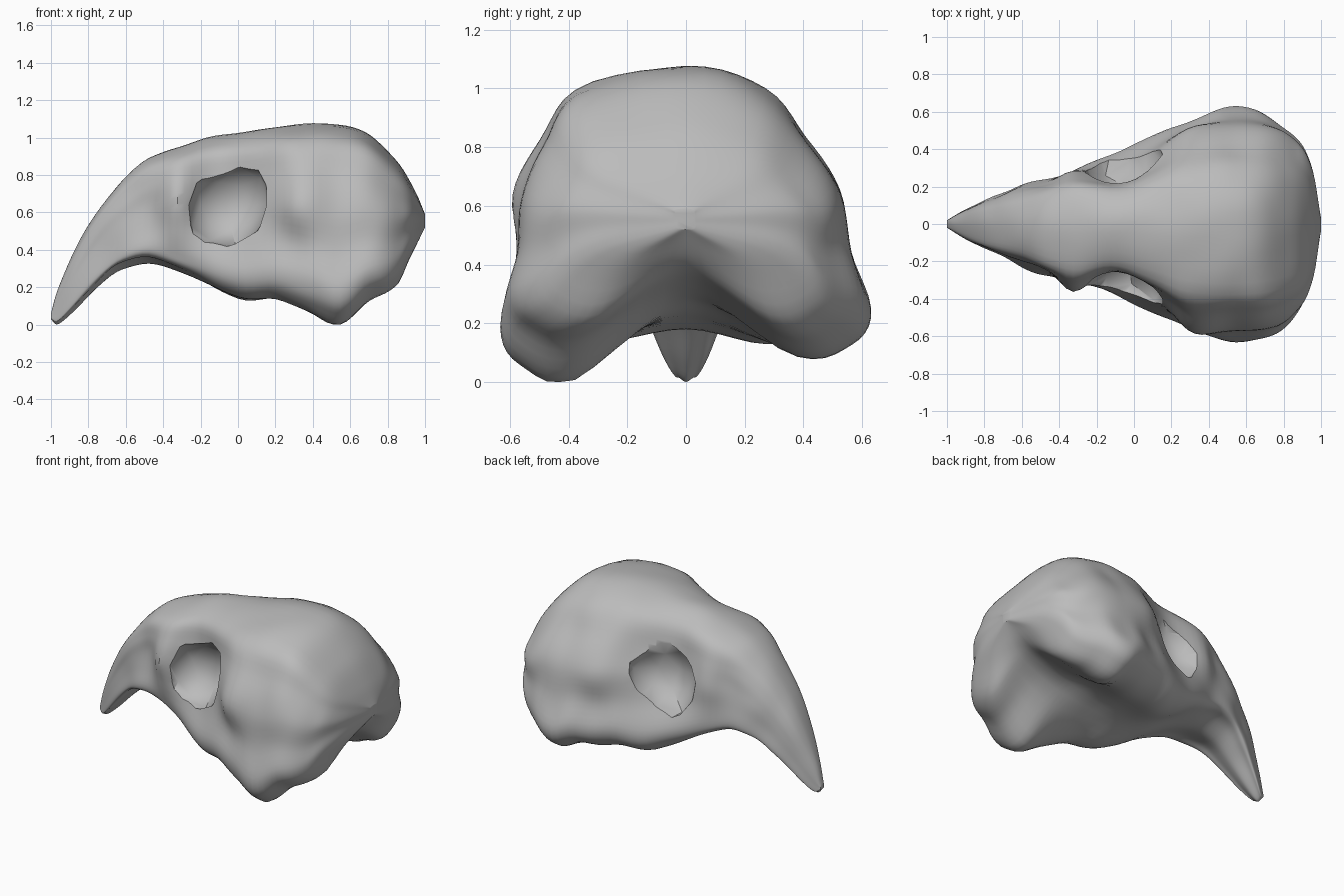
import bpy, bmesh, math, random
from mathutils import Vector, noise

random.seed(4)
if "Cube" in bpy.data.objects:
    bpy.data.objects.remove(bpy.data.objects["Cube"], do_unlink=True)

# Guide profiles along the skull, beak tip (x=-1) to back of the head (x=1)
TOP = [(-1, .06), (-.97, .17), (-.9, .34), (-.8, .53), (-.7, .68), (-.6, .79), (-.47, .89),
       (-.2, .99), (.1, 1.04), (.3, 1.07), (.55, 1.07), (.7, 1.02), (.85, .87), (.95, .71), (1, .59)]
LOBE = [(-1, .03), (-.97, 0), (-.9, .05), (-.75, .2), (-.62, .29), (-.45, .31), (0, .13),
        (.2, .14), (.38, .07), (.53, .005), (.6, .04), (.7, .13), (.85, .22), (.92, .36), (1, .52)]
KEEL = [(-1, .03), (-.97, 0), (-.9, .05), (-.75, .2), (-.62, .29), (-.45, .32), (0, .18),
        (.3, .22), (.5, .27), (.75, .34), (.9, .41), (1, .52)]
SHOULDER = [(-1, .01), (-.9, .05), (-.8, .08), (-.6, .12), (-.33, .2), (-.1, .19), (.1, .24),
            (.3, .29), (.6, .3), (.8, .27), (.93, .2), (1, .03)]
TEMPLE = [(-1, .02), (-.9, .08), (-.8, .12), (-.6, .2), (-.45, .24), (-.33, .31), (-.1, .33),
          (.1, .42), (.3, .54), (.5, .56), (.75, .54), (.9, .43), (.96, .28), (1, .03)]
CHEEK = [(-1, .02), (-.9, .08), (-.8, .125), (-.6, .21), (-.4, .26), (-.2, .34), (0, .43),
         (.2, .52), (.35, .58), (.53, .63), (.7, .6), (.85, .5), (.95, .31), (1, .03)]


def sample(keys, x):
    """Smooth curve through the (x, value) keys."""
    n = len(keys)
    i = 0
    while i < n - 2 and x > keys[i + 1][0]:
        i += 1

    def slope(k):
        a, b = keys[max(k - 1, 0)], keys[min(k + 1, n - 1)]
        return (b[1] - a[1]) / (b[0] - a[0])

    (x0, v0), (x1, v1) = keys[i], keys[i + 1]
    d = x1 - x0
    t = min(max((x - x0) / d, 0), 1)
    s = t * t * (3 - 2 * t)
    return (v0 + (v1 - v0) * s + slope(i) * d * t * (1 - t) ** 2
            - slope(i + 1) * d * t * t * (1 - t))


def bump(x, centre, width):
    return math.exp(-((x - centre) / width) ** 2)


def half_section(x, side):
    """Points of one side from shoulder down to lobe; side is -1 or 1."""
    right = side < 0
    head = min(max((x + .5) / .6, 0), 1)        # 0 on the beak, 1 on the head
    top, low = sample(TOP, x), sample(LOBE, x)
    shoulder, temple, cheek = (sample(k, x) for k in (SHOULDER, TEMPLE, CHEEK))
    if right:
        shoulder *= 1.25
        temple += .07 * bump(x, -.33, .1) + .04 * bump(x, .33, .12)    # brow and ear knobs
        cheek += .03 * bump(x, -.5, .15) + .02 * bump(x, .76, .1)
    else:
        low += .09 * bump(x, .48, .15)
        shoulder *= .9
        temple *= .94
        cheek *= 1 - .06 * bump(x, .8, .1)
    h = top - low
    waist = (temple + cheek) / 2 * (1 - .025 * head)
    lobe = low + .08 * h * (1 - head)
    outline = [(shoulder, top - .08 * h),
               ((shoulder + temple) / 2 * (1.1 - .07 * head), top - .25 * h),
               (temple, low + .56 * h),
               (waist, low + .36 * h),
               (cheek, low + .17 * h),
               (cheek * .9, low + (.1 - .05 * head) * h),
               (cheek * .6, lobe)]
    return [Vector((x, side * y, z)) for y, z in outline]


def ring(x, steps=5):
    """Closed smooth cross-section at x."""
    pts = ([Vector((x, 0, sample(TOP, x)))] + half_section(x, 1)
           + [Vector((x, 0, sample(KEEL, x)))] + half_section(x, -1)[::-1])
    n, out = len(pts), []
    for i in range(n):
        a, b, c, d = (pts[(i + k) % n] for k in (-1, 0, 1, 2))
        for j in range(steps):
            t = j / steps
            out.append(b + (c - a) * (t / 2) + (2 * a - 5 * b + 4 * c - d) * (t * t / 2)
                       + (3 * b - a - 3 * c + d) * (t ** 3 / 2))
    return out


def finish(name, bm):
    bmesh.ops.recalc_face_normals(bm, faces=bm.faces[:])
    mesh = bpy.data.meshes.new(name)
    bm.to_mesh(mesh)
    bm.free()
    obj = bpy.data.objects.new(name, mesh)
    bpy.context.collection.objects.link(obj)
    return obj


# Skull body with beak, lofted from the sections
STATIONS = 76
bm = bmesh.new()
rings = [[bm.verts.new(p) for p in ring(-math.cos(math.pi * i / STATIONS))]
         for i in range(STATIONS + 1)]
count = len(rings[0])
for a, b in zip(rings, rings[1:]):
    for i in range(count):
        j = (i + 1) % count
        bm.faces.new((a[i], a[j], b[j], b[i]))
for end in (rings[0], rings[-1]):
    bm.faces.new(end)
bmesh.ops.recalc_face_normals(bm, faces=bm.faces[:])
bm.normal_update()

# Soft hollows around the eyes and behind the cheeks, plus slight bone unevenness
HOLLOWS = [((-.06, .4, .7), .24, .06), ((.27, .6, .42), .12, .035)]
moves = []
for v in bm.verts:
    p = v.co.copy()
    shift = v.normal * noise.noise(p * 5) * .01 * min(1, (1 - abs(p.x)) * 4)
    for centre, radius, depth in HOLLOWS:
        gap = (Vector((p.x, abs(p.y), p.z)) - Vector(centre)).length
        shift.y -= math.copysign(depth * bump(gap, 0, radius), p.y) * min(1, abs(p.y) * 4)
    moves.append((v, p + shift))
for v, p in moves:
    v.co = p
    v.co.z = max(p.z, 0)
skull = finish("skull", bm)

# Faceted eye sockets cut into both sides
for name, side in (("right_socket_cutter", -1), ("left_socket_cutter", 1)):
    bm = bmesh.new()
    bmesh.ops.create_icosphere(bm, subdivisions=2, radius=1)
    for v in bm.verts:
        r = random.uniform(.88, 1.12)
        lean = .05 * v.co.z
        v.co = Vector((-.07 + .22 * r * v.co.x + lean,
                       side * .41 + .27 * r * v.co.y,
                       .64 + .24 * r * v.co.z))
    cutter = finish(name, bm)
    cutter.hide_render = True
    cut = skull.modifiers.new(name, 'BOOLEAN')
    cut.operation = 'DIFFERENCE'
    cut.solver = 'EXACT'
    cut.object = cutter
    bpy.context.view_layer.objects.active = skull
    bpy.ops.object.modifier_apply(modifier=name)
    bpy.data.objects.remove(cutter, do_unlink=True)

# Plain grey bone
bone = bpy.data.materials.new("grey_bone")
bone.use_nodes = True
colour = (.5, .5, .5, 1)
bone.diffuse_color = colour
bone.node_tree.nodes["Principled BSDF"].inputs["Base Color"].default_value = colour
skull.data.materials.clear()
skull.data.materials.append(bone)
for poly in skull.data.polygons:
    poly.material_index = 0

bpy.ops.object.select_all(action='DESELECT')
skull.select_set(True)
bpy.context.view_layer.objects.active = skull
bpy.ops.object.shade_smooth_by_angle(angle=math.radians(40))
